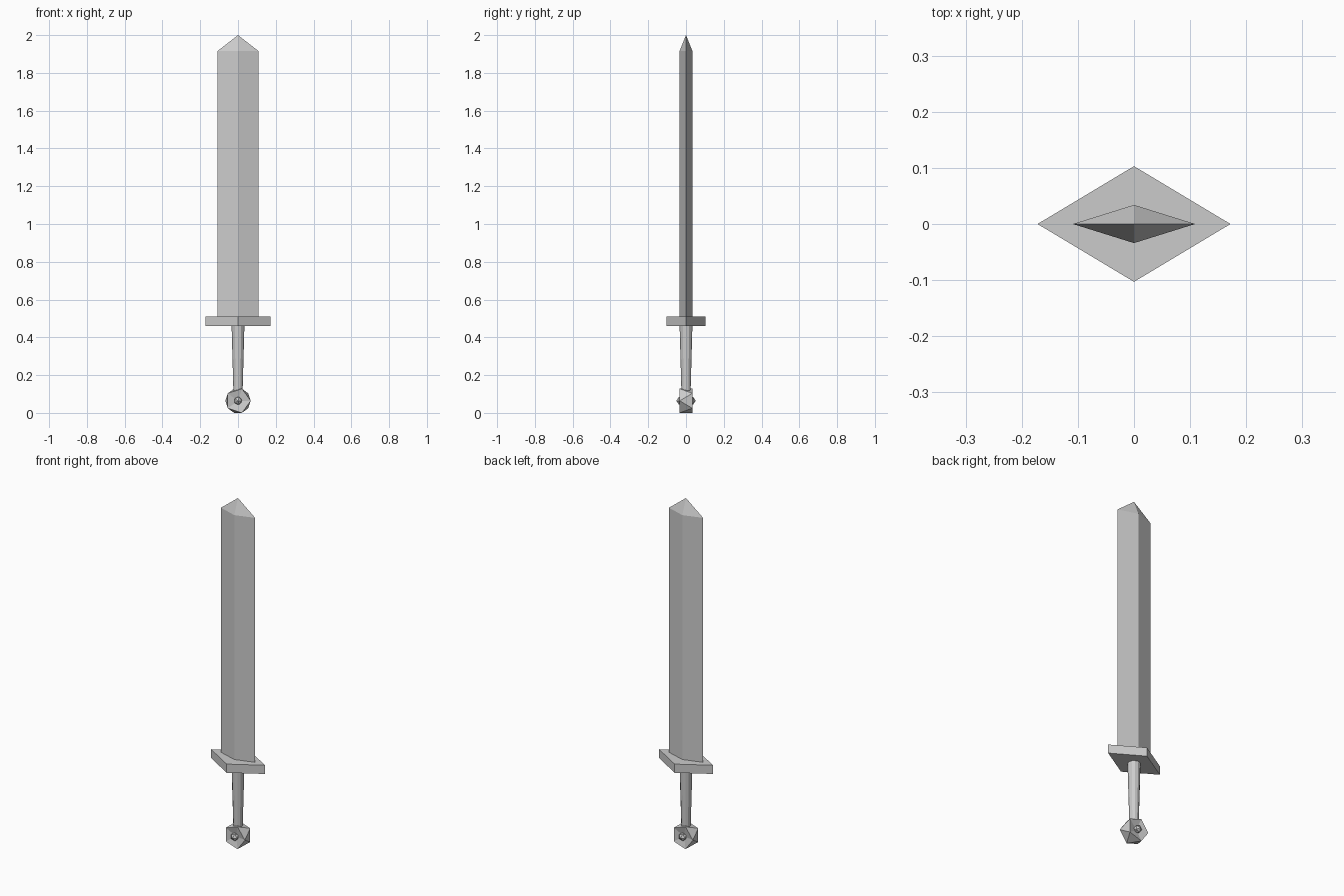
import bpy, bmesh
from math import cos, sin, pi
from mathutils import Matrix

if "Cube" in bpy.data.objects:
    bpy.data.objects.remove(bpy.data.objects["Cube"])


def finish(name, bm):
    bmesh.ops.recalc_face_normals(bm, faces=bm.faces)
    mesh = bpy.data.meshes.new(name)
    bm.to_mesh(mesh)
    bm.free()
    obj = bpy.data.objects.new(name, mesh)
    bpy.context.collection.objects.link(obj)
    return obj


def loft(name, sides, sections):
    """Stack rings (z, half_x, half_y); a zero-sized last ring becomes a point."""
    bm = bmesh.new()
    rings = [[bm.verts.new((rx * cos(2 * pi * i / sides), ry * sin(2 * pi * i / sides), z))
              for i in range(sides)] for z, rx, ry in sections]
    for a, b in zip(rings, rings[1:]):
        for i in range(sides):
            j = (i + 1) % sides
            bm.faces.new((a[i], a[j], b[j], b[i]))
    bm.faces.new(rings[0])
    if sections[-1][1] > 0:
        bm.faces.new(rings[-1])
    bmesh.ops.remove_doubles(bm, verts=bm.verts, dist=1e-5)
    return finish(name, bm)


# Diamond-section blade with pointed tip, diamond guard, tapered grip
loft("blade", 4, [(0.505, 0.109, 0.034), (1.915, 0.109, 0.034), (2.0, 0, 0)])
loft("guard", 4, [(0.46, 0.172, 0.103), (0.51, 0.172, 0.103)])
loft("grip", 12, [(0.10, 0.024, 0.024), (0.465, 0.034, 0.034)])

# Pommel: icosahedron lying along y, with its two poles pushed inwards
POMMEL_Z = 0.064
bm = bmesh.new()
bmesh.ops.create_icosphere(bm, subdivisions=1, radius=0.075)
for v in bm.verts:
    if abs(v.co.z) > 0.06:
        v.co.z *= 0.25
bm.transform(Matrix.Translation((0, 0, POMMEL_Z)) @ Matrix.Rotation(pi / 2, 4, 'X'))
finish("pommel", bm)

# Small studs set in the front and back hollows of the pommel
for name, side in (("front_stud", -1), ("back_stud", 1)):
    bm = bmesh.new()
    bmesh.ops.create_icosphere(bm, subdivisions=1, radius=0.023)
    bm.transform(Matrix.Translation((0, side * 0.028, POMMEL_Z)) @ Matrix.Rotation(pi / 2, 4, 'X'))
    finish(name, bm)
